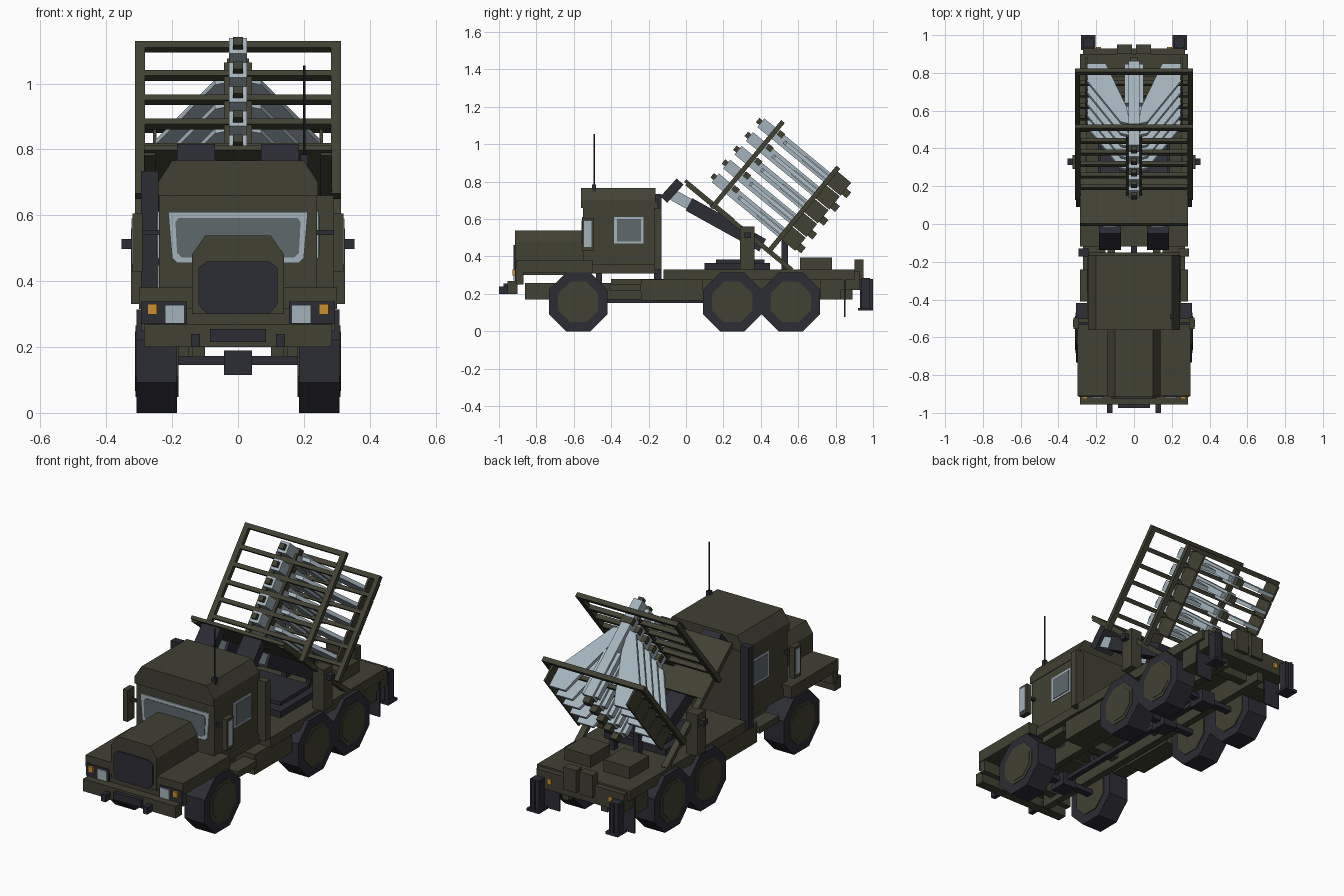
import bpy, bmesh, math
from mathutils import Matrix, Vector

if "Cube" in bpy.data.objects:
    bpy.data.objects.remove(bpy.data.objects["Cube"])


def mat(name, rgb):
    m = bpy.data.materials.new(name)
    m.diffuse_color = (*rgb, 1)
    m.use_nodes = True
    m.node_tree.nodes["Principled BSDF"].inputs["Base Color"].default_value = m.diffuse_color
    return m


OLIVE = mat("olive paint", (0.052, 0.052, 0.033))
DARK = mat("dark rubber and steel", (0.025, 0.025, 0.035))
LIGHT = mat("pale grey blue", (0.37, 0.45, 0.50))
GLASS = mat("grey glass", (0.11, 0.14, 0.15))
AMBER = mat("amber lamp", (0.60, 0.28, 0.03))


def finish(name, bm, material, M=None):
    if M is not None:
        bm.transform(M)
    bmesh.ops.recalc_face_normals(bm, faces=bm.faces)
    me = bpy.data.meshes.new(name)
    bm.to_mesh(me)
    bm.free()
    me.materials.append(material)
    ob = bpy.data.objects.new(name, me)
    bpy.context.collection.objects.link(ob)
    return ob


def box(name, material, x, y, z, M=None):
    """Box from (min, max) pairs."""
    bm = bmesh.new()
    bmesh.ops.create_cube(bm, size=1)
    for v in bm.verts:
        for i, r in enumerate((x, y, z)):
            v.co[i] = r[0] if v.co[i] < 0 else r[1]
    return finish(name, bm, material, M)


def pair(name, material, x, y, z, M=None):
    """Box and its copy on the other side."""
    box(name + "_right", material, x, y, z, M)
    box(name + "_left", material, (-x[1], -x[0]), y, z, M)


def prism(name, material, pts, axis, a, b, M=None):
    """Extrude a 2D outline along an axis: x -> (y,z), y -> (x,z), z -> (x,y)."""
    def place(p, t):
        return {"x": (t, *p), "y": (p[0], t, p[1]), "z": (*p, t)}[axis]
    bm = bmesh.new()
    lo = [bm.verts.new(place(p, a)) for p in pts]
    hi = [bm.verts.new(place(p, b)) for p in pts]
    bm.faces.new(lo)
    bm.faces.new(hi[::-1])
    for i in range(len(pts)):
        j = (i + 1) % len(pts)
        bm.faces.new((lo[i], lo[j], hi[j], hi[i]))
    return finish(name, bm, material, M)


def octagon(cy, cz, apothem):
    r = apothem / math.cos(math.pi / 8)
    return [(cy + r * math.cos((k + .5) * math.pi / 4),
             cz + r * math.sin((k + .5) * math.pi / 4)) for k in range(8)]


def sym(half):
    """Complete a half outline across x = 0."""
    return half + [(-x, z) for x, z in reversed(half)]


# Wheels and axles
for n, y in (("front", -.576), ("middle", .247), ("rear", .56)):
    for s, side in ((1, "right"), (-1, "left")):
        prism(f"{n}_tyre_{side}", DARK, octagon(y, .157, .157), "x", s * .185, s * .308)
        prism(f"{n}_rim_{side}", OLIVE, octagon(y, .157, .108), "x", s * .18, s * .311)
        prism(f"{n}_hub_{side}", OLIVE, octagon(y, .157, .09), "x", s * .3, s * .313)
    box(f"{n}_axle", DARK, (-.19, .19), (y - .02, y + .02), (.145, .172))
    box(f"{n}_differential", DARK, (-.042, .042), (y - .05, y + .05), (.115, .19))
box("drive_shaft", DARK, (-.015, .015), (-.58, .56), (.15, .175))

# Chassis and deck
pair("front_frame_rail", OLIVE, (.1, .14), (-.86, -.4), (.17, .257))
pair("frame_rail", OLIVE, (.1, .14), (-.4, .89), (.17, .28))
for i, y in enumerate((-.8, -.3, .05, .4, .75)):
    box(f"cross_member_{i}", OLIVE, (-.12, .12), (y, y + .05), (.2, .255))
pair("cab_mount", DARK, (.1, .14), (-.48, -.45), (.25, .315))
box("deck", OLIVE, (-.285, .285), (-.12, .9), (.275, .33))
box("rear_beam", OLIVE, (-.27, .27), (.83, .93), (.22, .32))
pair("fuel_tank", OLIVE, (.15, .27), (-.24, .09), (.165, .277))
pair("side_step", OLIVE, (.2, .285), (-.41, -.24), (.215, .25))
pair("rear_locker", OLIVE, (.14, .27), (.72, .83), (.17, .275))
pair("mud_flap", DARK, (.18, .28), (.845, .853), (.075, .3))

# Front fenders, hood and bumper
box("fender", OLIVE, (-.3, .3), (-.91, -.5), (.315, .38))
box("nose_panel", OLIVE, (-.295, .295), (-.905, -.87), (.25, .34))
prism("hood", OLIVE, sym([(.14, .3), (.14, .48), (.1, .538)]), "y", -.915, -.55)
prism("grille", DARK, sym([(.095, .3), (.12, .33), (.12, .44), (.095, .46)]), "y", -.923, -.91)
box("bumper", OLIVE, (-.285, .285), (-.955, -.9), (.2, .268))
box("winch", DARK, (-.085, .085), (-.975, -.95), (.215, .255))
pair("tow_hook", DARK, (.115, .142), (-1, -.9), (.2, .24))
pair("lamp_housing", DARK, (.155, .295), (-.915, -.9), (.27, .338))
pair("headlight", LIGHT, (.163, .222), (-.922, -.91), (.272, .328))
pair("turn_signal", AMBER, (.246, .275), (-.927, -.91), (.298, .33))

# Cab
box("cab_body", OLIVE, (-.24, .24), (-.55, -.15), (.31, .69))
prism("cab_roof", OLIVE, sym([(.243, .66), (.243, .7), (.2, .766)]), "y", -.562, -.163)
prism("windshield_frame", LIGHT, sym([(.185, .455), (.2, .47), (.212, .61)]), "y", -.556, -.548)
prism("windshield", GLASS, sym([(.17, .472), (.185, .485), (.19, .58), (.18, .592)]),
      "y", -.559, -.55)
pair("window_frame", LIGHT, (.238, .244), (-.385, -.228), (.468, .612))
pair("window", GLASS, (.24, .247), (-.368, -.24), (.48, .6))
pair("door_sill", OLIVE, (.24, .25), (-.5, -.16), (.31, .36))
pair("mirror", OLIVE, (.29, .32), (-.555, -.495), (.43, .605))
pair("mirror_glass", LIGHT, (.318, .324), (-.545, -.505), (.45, .59))
pair("mirror_arm", DARK, (.24, .3), (-.535, -.52), (.54, .555))
box("exhaust_stack", DARK, (-.295, -.242), (-.172, -.13), (.28, .735))
box("intake_box", OLIVE, (.235, .29), (-.172, -.13), (.33, .66))
box("antenna_base", DARK, (.19, .212), (-.502, -.48), (.74, .785))
prism("antenna", DARK, octagon(.201, -.491, .004), "z", .77, 1.055)

# Turntable, pedestals and deck cargo
box("turntable", DARK, (-.19, .19), (.1, .45), (.33, .365))
box("turntable_top", DARK, (-.15, .15), (.16, .42), (.365, .385))
pair("pedestal", OLIVE, (.255, .325), (.29, .365), (.33, .56))
pair("pivot_pin", DARK, (.3, .353), (.312, .348), (.498, .528))
pair("cargo_box", OLIVE, (.04, .2), (.61, .78), (.33, .395))
pair("fuel_can", OLIVE, (.01, .09), (.9, .95), (.26, .385))
pair("rear_jack", DARK, (.215, .27), (.935, .985), (.11, .285))
pair("jack_plate", DARK, (.205, .28), (.92, 1), (.11, .125))
pair("jack_fin", DARK, (.235, .25), (.93, 1), (.11, .28))
pair("rear_lamp", AMBER, (.175, .2), (.928, .936), (.255, .285))
pair("lift_ram", DARK, (.06, .09), (.51, .545), (.33, .5))

# Lifting arms under the launcher
arm = Matrix.Translation((0, 0, .69)) @ Matrix.Rotation(math.radians(-29), 4, "X")
pair("lift_arm", DARK, (.075, .18), (.02, .47), (-.04, .035), arm)
pair("arm_rod", LIGHT, (.09, .165), (-.08, .02), (-.03, .03), arm)
head = Matrix.Translation((0, -.075, .752)) @ Matrix.Rotation(math.radians(48), 4, "X")
pair("arm_head", DARK, (.07, .185), (-.065, .065), (-.025, .025), head)

# Tilted launcher: local y runs back and down, local z is the stacking direction
L = Matrix.Translation((0, .40, 1.115)) @ Matrix.Rotation(math.radians(-39.5), 4, "X")
STEP, ROWS = .0955, 5
box("blast_plate", OLIVE, (-.285, .285), (-.115, .22), (-.505, -.487), L)
pair("bed_rail", OLIVE, (.25, .285), (-.1, .63), (-.515, -.49), L)
pair("front_rack_post", OLIVE, (.282, .312), (.075, .1), (-.52, .08), L)
box("front_rack_top", OLIVE, (-.312, .312), (.075, .1), (.055, .08), L)
box("front_rack_spine", OLIVE, (-.042, .042), (.08, .095), (-.5, .0), L)
pair("rear_rack_post", OLIVE, (.285, .312), (.458, .484), (-.5, .08), L)
box("rear_rack_top", OLIVE, (-.312, .312), (.458, .484), (.055, .08), L)
for i in range(ROWS):
    w = -STEP * i
    box(f"front_rack_bar_{i}", OLIVE, (-.3, .3), (.075, .1), (w - .056, w - .034), L)
    box(f"rear_rack_bar_{i}", OLIVE, (-.3, .3), (.46, .482), (w - .04, w - .02), L)
    # Delta-winged craft resting on each row
    box(f"craft_body_{i}", LIGHT, (-.028, .028), (0, .575), (w - .03, w + .03), L)
    box(f"craft_tail_{i}", LIGHT, (-.05, .05), (.3, .565), (w - .016, w + .016), L)
    box(f"craft_nose_{i}", OLIVE, (-.015, .015), (-.022, .01), (w - .015, w + .015), L)
    box(f"craft_motor_{i}", OLIVE, (-.02, .02), (.56, .61), (w - .02, w + .02), L)
    box(f"craft_clamp_{i}", OLIVE, (-.034, .034), (.105, .14), (w + .005, w + .036), L)
    pair(f"craft_tip_fin_{i}", OLIVE, (.247, .258), (.46, .577), (w - .03, w + .06), L)
    for s, side in ((1, "right"), (-1, "left")):
        wing = [(.02, .16), (.07, .175), (.25, .46), (.25, .575), (.15, .575), (.04, .28)]
        prism(f"craft_wing_{side}_{i}", LIGHT, [(s * x, y) for x, y in wing], "z",
              w - .01, w + .01, L)
